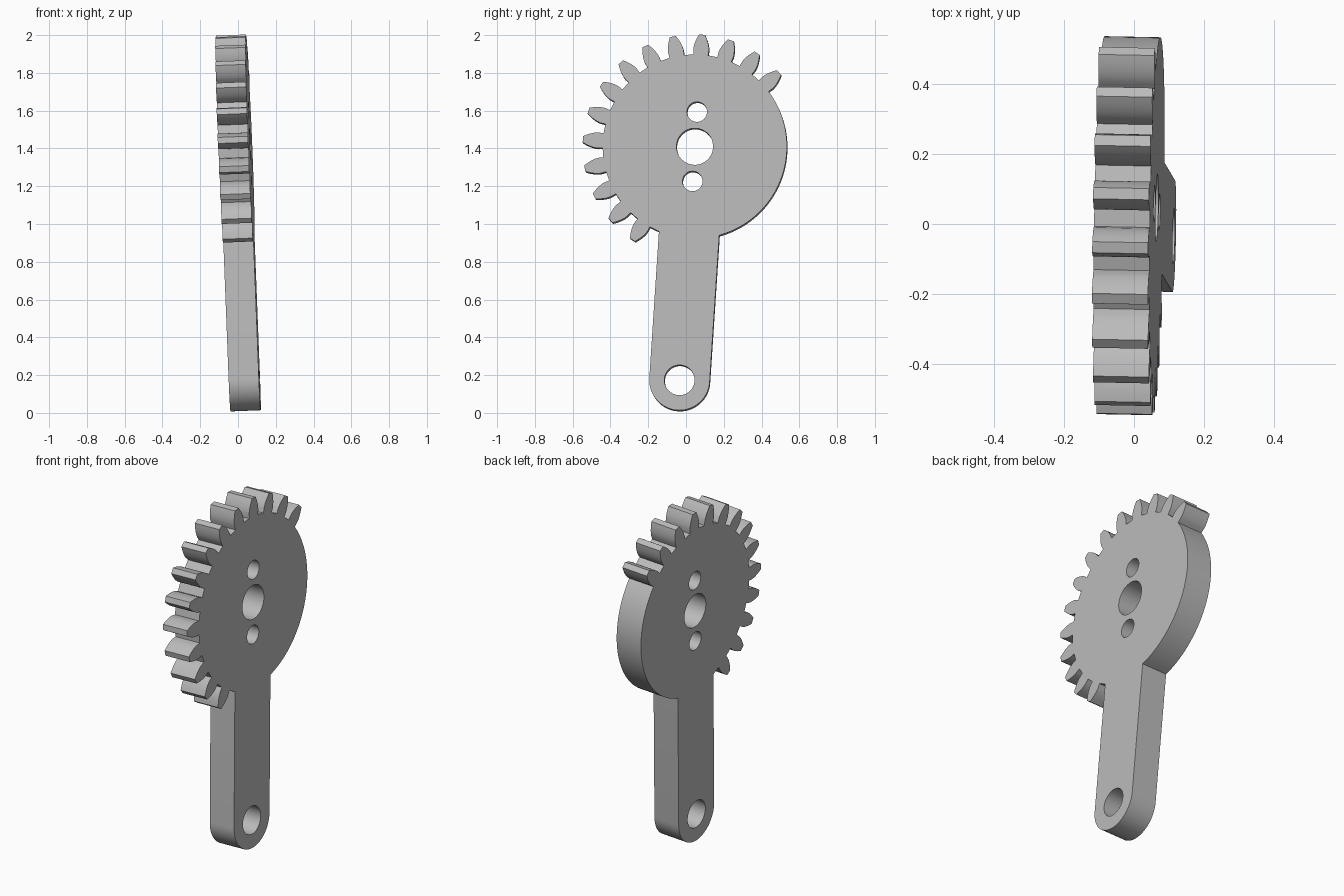
import bpy, bmesh
from math import sin, cos, tan, acos, asin, pi, radians, sqrt
from mathutils import Matrix, Vector

cube = bpy.data.objects.get("Cube")
if cube:
    bpy.data.objects.remove(cube)

# Main sizes
TEETH, TIP, ROOT, PITCH = 24, 0.594, 0.488, 0.548
BASE = PITCH * cos(radians(20))
ARM, REACH, THICK = 0.16, 1.24, 0.16


def polar(r, a, cx=0, cy=0):
    return (cx + r * cos(a), cy + r * sin(a))


def arc(r, a0, a1, n, cx=0, cy=0):
    return [polar(r, a0 + (a1 - a0) * i / n, cx, cy) for i in range(n + 1)]


def half_angle(r):
    """Half the angular width of an involute tooth at radius r."""
    def inv(p):
        return tan(p) - p
    return pi / (2 * TEETH) + inv(radians(20)) - inv(acos(min(1, BASE / r)))


def tooth(a):
    radii = [ROOT] + [BASE + (TIP - BASE) * i / 5 for i in range(6)]
    halves = [half_angle(max(r, BASE)) for r in radii]
    rise = [polar(r, a - h) for r, h in zip(radii, halves)]
    fall = [polar(r, a + h) for r, h in zip(radii, halves)]
    return rise + fall[::-1]


# Outline: plain rim, toothed rim, then the arm with a rounded end
corner = asin(ARM / ROOT)
first = radians(45)
outline = arc(ROOT, corner - pi / 2, first - half_angle(BASE), 40)[:-1]
for i in range(14):
    outline += tooth(first + i * 2 * pi / TEETH)
outline.append(polar(ROOT, 1.5 * pi - corner))
outline += arc(ARM, pi, 2 * pi, 28, 0, -REACH)

# Round holes: hub, two small bolt holes, arm end
holes = [(0.097, 0), (0.053, 0.184), (0.053, -0.184), (0.08, -REACH)]
loops = [outline] + [arc(r, 0, 2 * pi, 40, 0, y)[:-1] for r, y in holes]

# Fill the profile and extrude it
bm = bmesh.new()
for loop in loops:
    verts = [bm.verts.new((x, y, -THICK / 2)) for x, y in loop]
    for a, b in zip(verts, verts[1:] + verts[:1]):
        bm.edges.new((a, b))
bmesh.ops.triangle_fill(bm, edges=bm.edges[:], use_beauty=True, normal=(0, 0, 1))
new = bmesh.ops.extrude_face_region(bm, geom=bm.faces[:])["geom"]
bmesh.ops.translate(bm, vec=(0, 0, THICK),
                    verts=[v for v in new if isinstance(v, bmesh.types.BMVert)])
bmesh.ops.recalc_face_normals(bm, faces=bm.faces[:])

# Stand the plate up with its slight lean
normal = Vector((1, -0.02, 0.04)).normalized()
up = Vector((0, sin(radians(3.7)), cos(radians(3.7))))
up = (up - normal * up.dot(normal)).normalized()
side = up.cross(normal)
frame = Matrix((side, up, normal)).transposed().to_4x4()
frame.translation = (-0.014, 0.048, 1.407)
bm.transform(frame)

mesh = bpy.data.meshes.new("gear_arm")
bm.to_mesh(mesh)
bm.free()
gear_arm = bpy.data.objects.new("gear_arm", mesh)
bpy.context.collection.objects.link(gear_arm)

# Plain grey
grey = bpy.data.materials.new("grey")
grey.use_nodes = True
colour = (0.5, 0.5, 0.5, 1)
grey.diffuse_color = colour
grey.node_tree.nodes["Principled BSDF"].inputs["Base Color"].default_value = colour
mesh.materials.append(grey)

bpy.ops.object.select_all(action='DESELECT')
gear_arm.select_set(True)
bpy.context.view_layer.objects.active = gear_arm
bpy.ops.object.shade_smooth_by_angle(angle=radians(25))
